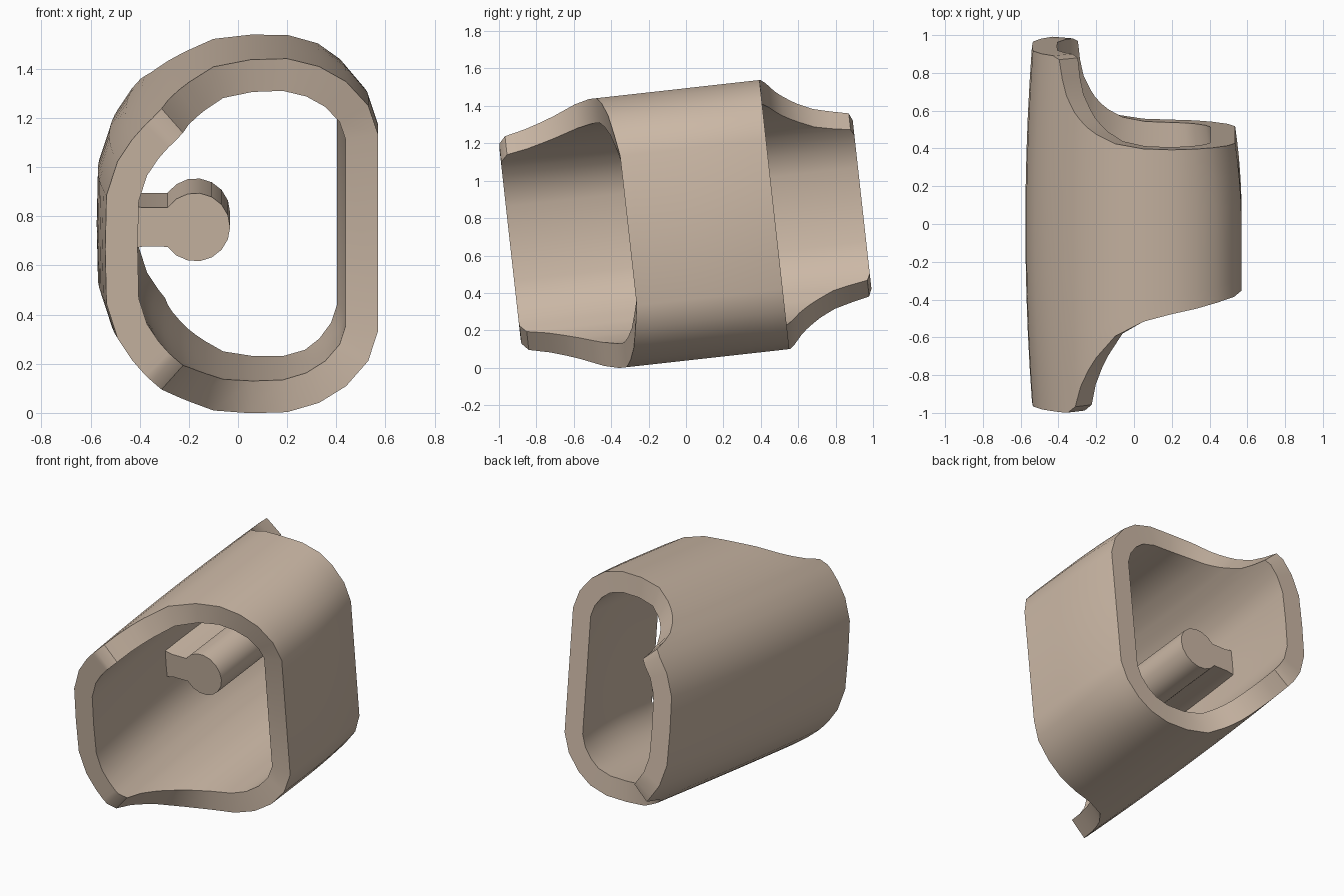
import bpy, bmesh
from math import radians, cos, sin, pi
from mathutils import Matrix, Vector

if "Cube" in bpy.data.objects:
    bpy.data.objects.remove(bpy.data.objects["Cube"])

# Everything is modelled along y, then tilted and lifted
TILT = Matrix.Translation((0, 0, 0.77)) @ Matrix.Rotation(radians(6.35), 4, 'X')
WALL = 0.132

tan = bpy.data.materials.new("tan")
tan.diffuse_color = (0.60, 0.48, 0.38, 1)
tan.use_nodes = True
tan.node_tree.nodes["Principled BSDF"].inputs["Base Color"].default_value = tan.diffuse_color


def finish(name, bm, angle):
    bmesh.ops.recalc_face_normals(bm, faces=bm.faces)
    bm.transform(TILT)
    mesh = bpy.data.meshes.new(name)
    bm.to_mesh(mesh)
    bm.free()
    mesh.materials.append(tan)
    ob = bpy.data.objects.new(name, mesh)
    bpy.context.collection.objects.link(ob)
    bpy.ops.object.select_all(action='DESELECT')
    ob.select_set(True)
    bpy.context.view_layer.objects.active = ob
    bpy.ops.object.shade_smooth_by_angle(angle=radians(angle))
    return ob


def bow(x, y):
    """Left wall bulges mid-length, right wall leans in towards the back."""
    if x < -0.2:
        return x - 0.035 * min(1, (-x - 0.2) / 0.3) * (1 - (y / 0.95) ** 2)
    if x > 0.3:
        return x - 0.035 * min(1, (x - 0.3) / 0.2) * (max(0, y) / 0.48) ** 2
    return x


# Upper half of the outer profile: x, z, front end, back end
half = [(.57, .40, -.31, .475), (.53, .52, -.33, .475), (.44, .62, -.35, .475),
        (.33, .685, -.375, .475), (.20, .72, -.40, .475), (.05, .72, -.44, .48),
        (-.10, .70, -.52, .505), (-.20, .65, -.64, .55), (-.24, .625, -.71, .58),
        (-.28, .597, -.80, .62), (-.31, .572, -.91, .66), (-.35, .535, -.945, .74),
        (-.375, .512, -.947, .83), (-.395, .49, -.947, .93), (-.43, .45, -.947, .947),
        (-.49, .36, -.947, .947), (-.535, .22, -.947, .947), (-.54, 0, -.947, .947)]
loop = half + [(x, -z * 1.01, f, b) for x, z, f, b in reversed(half[:-1])]

# Inner profile: mitred offset of the outer one
n = len(loop)
inner = []
for i, (x, z, f, b) in enumerate(loop):
    p = Vector((x, z))
    d1 = (p - Vector(loop[i - 1][:2])).normalized()
    d2 = (Vector(loop[(i + 1) % n][:2]) - p).normalized()
    n1, n2 = Vector((-d1.y, d1.x)), Vector((-d2.y, d2.x))
    m = (n1 + n2).normalized()
    q = p + m * WALL / m.dot(n1)
    inner.append((q.x, q.y))

# Sleeve: outer skin, inner skin and the two rims
STEPS = 10
bm = bmesh.new()
skins = []
for prof in ([p[:2] for p in loop], inner):
    grid = []
    for (x, z), (ox, oz, f, b) in zip(prof, loop):
        ys = [f + (b - f) * k / STEPS for k in range(STEPS + 1)]
        grid.append([bm.verts.new((x + bow(ox, y) - ox, y, z)) for y in ys])
    skins.append(grid)
outer_g, inner_g = skins
for i in range(n):
    j = (i + 1) % n
    for g in skins:
        for k in range(STEPS):
            bm.faces.new((g[i][k], g[j][k], g[j][k + 1], g[i][k + 1]))
    for k in (0, STEPS):
        bm.faces.new((outer_g[i][k], outer_g[j][k], inner_g[j][k], inner_g[i][k]))
finish("sleeve", bm, 35)

# Keyhole-shaped peg: round bar joined to the left wall by a web
R, NECK, CX = 0.14, 0.08, -0.172
start = pi - 0.61
outline = [(CX + R * cos(start - 2 * start * k / 14), R * sin(start - 2 * start * k / 14))
           for k in range(15)]
outline += [(-0.39, -NECK), (-0.46, -0.095), (-0.46, 0.095), (-0.39, NECK)]
bm = bmesh.new()
face = bm.faces.new([bm.verts.new((x, -0.13, z)) for x, z in outline])
new = bmesh.ops.extrude_face_region(bm, geom=[face])['geom']
bmesh.ops.translate(bm, vec=(0, 0.54, 0),
                    verts=[v for v in new if isinstance(v, bmesh.types.BMVert)])
# The extrusion keeps the front cap only if it is refilled
if not any(all(abs(v.co.y + 0.13) < 1e-5 for v in f.verts) for f in bm.faces):
    bm.faces.new([v for v in bm.verts if abs(v.co.y + 0.13) < 1e-5])
finish("wall_peg", bm, 30)
